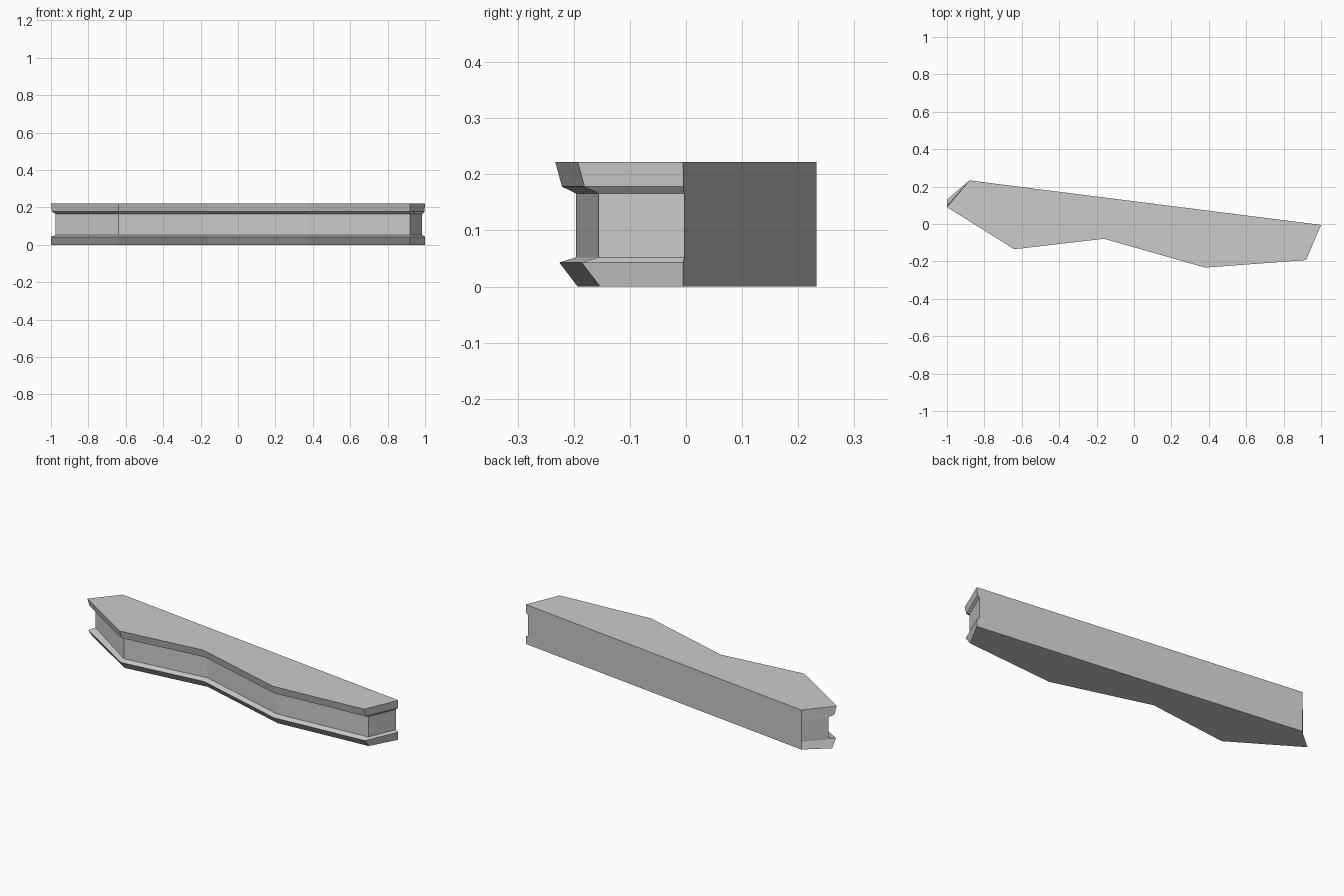
import bpy, bmesh

if "Cube" in bpy.data.objects:
    bpy.data.objects.remove(bpy.data.objects["Cube"])

# Front outline seen from above, left to right; the back edge is straight
FRONT = [(-1, 0.09), (-0.64, -0.135), (-0.16, -0.079), (0.38, -0.233), (0.92, -0.193)]
BACK_RIGHT, BACK_LEFT = (1, -0.005), (-0.88, 0.233)

# Side profile: height, set-back of the front, depth of the end recess (0 to 1)
PROFILE = [(0, 0.04, 0), (0.043, 0.007, 0), (0.052, 0.037, 1),
           (0.166, 0.037, 1), (0.178, 0.012, 0.2), (0.222, 0, 0)]


def ring(bm, z, inset, recess):
    pts = [(x, y + inset) for x, y in FRONT]
    pts[0] = (pts[0][0] + 0.025 * recess, pts[0][1])
    pts.append((BACK_RIGHT[0] - 0.015 * recess, BACK_RIGHT[1] + 0.002 * recess))
    pts.append(BACK_LEFT)
    return [bm.verts.new((x, y, z)) for x, y in pts]


# Grooved slab: stacked outlines joined into walls, closed top and bottom
bm = bmesh.new()
rings = [ring(bm, *row) for row in PROFILE]
for low, high in zip(rings, rings[1:]):
    n = len(low)
    for i in range(n):
        j = (i + 1) % n
        bm.faces.new((low[i], low[j], high[j], high[i]))
bm.faces.new(rings[0][::-1])
bm.faces.new(rings[-1])
bmesh.ops.recalc_face_normals(bm, faces=bm.faces)
mesh = bpy.data.meshes.new("counter_slab")
bm.to_mesh(mesh)
bm.free()
slab = bpy.data.objects.new("counter_slab", mesh)
bpy.context.collection.objects.link(slab)
